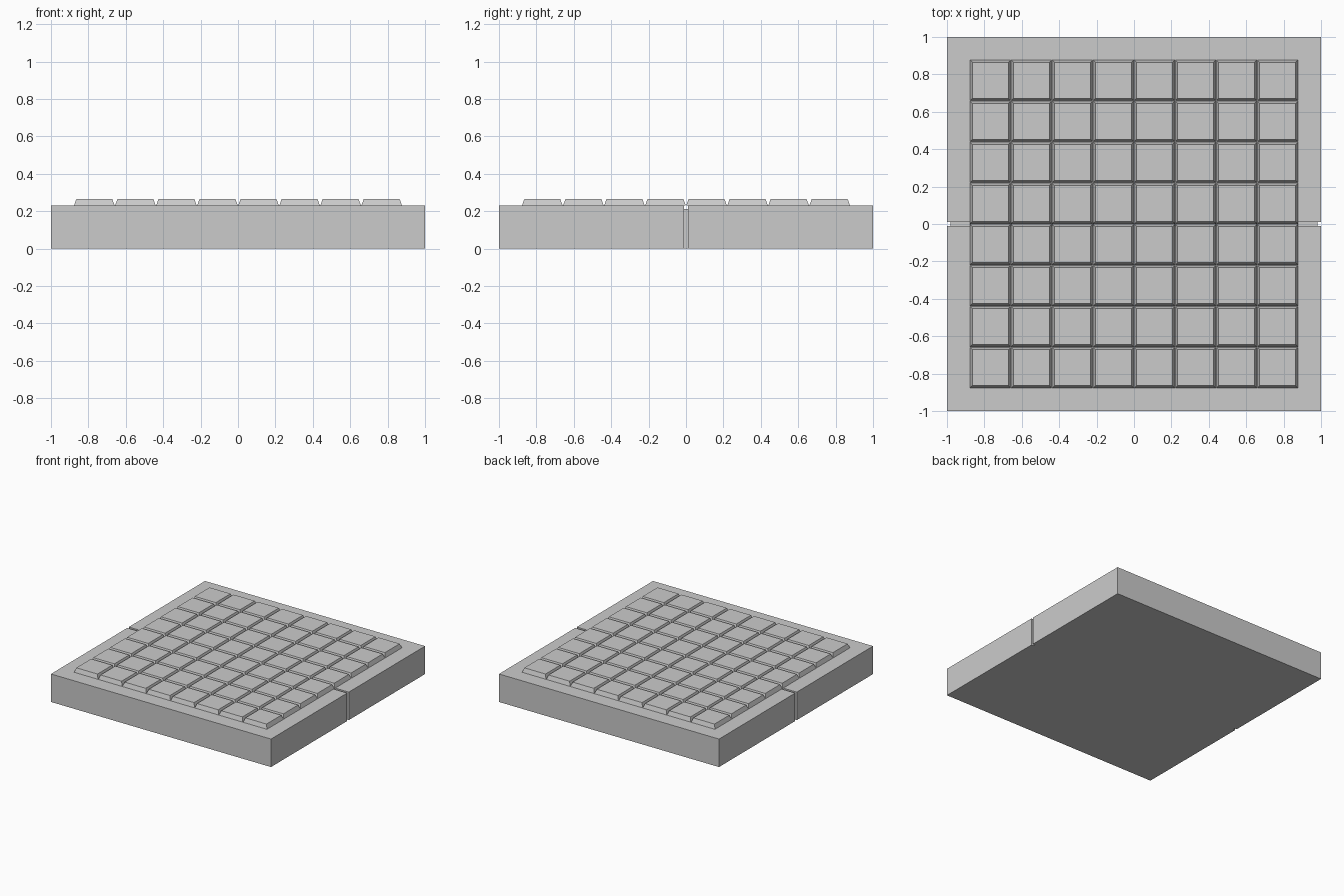
import bpy, bmesh
from mathutils import Vector

if "Cube" in bpy.data.objects:
    bpy.data.objects.remove(bpy.data.objects["Cube"])

BASE_TOP, TILE_TOP = 0.23, 0.265
SEAM = 0.01          # half width of the fold seam
DEPTH = 0.018        # depth of the fold seam
PITCH, BASE_W, TOP_W = 0.2195, 0.217, 0.192


def box(name, lo, hi):
    """Axis-aligned box between two corners."""
    lo, hi = Vector(lo), Vector(hi)
    bm = bmesh.new()
    bmesh.ops.create_cube(bm, size=1)
    for v in bm.verts:
        v.co = (lo + hi) / 2 + v.co * (hi - lo)
    mesh = bpy.data.meshes.new(name)
    bm.to_mesh(mesh)
    bm.free()
    obj = bpy.data.objects.new(name, mesh)
    bpy.context.collection.objects.link(obj)
    return obj


# Board slab with a fold seam cut around its top and two sides
board = box("board_base", (-1, -1, 0), (1, 1, BASE_TOP))
cutters = [
    box("seam_cutter_top", (-1.1, -SEAM, BASE_TOP - DEPTH), (1.1, SEAM, 0.3)),
    box("seam_cutter_left", (-1.1, -SEAM, -0.1), (-1 + DEPTH, SEAM, 0.3)),
    box("seam_cutter_right", (1 - DEPTH, -SEAM, -0.1), (1.1, SEAM, 0.3)),
]
for cutter in cutters:
    mod = board.modifiers.new(cutter.name, 'BOOLEAN')
    mod.operation = 'DIFFERENCE'
    mod.solver = 'EXACT'
    mod.object = cutter
    cutter.hide_render = True
    cutter.hide_viewport = True
    cutter.display_type = 'WIRE'

# One tapered square tile, shared by the 8 x 8 grid
tile_mesh = box("tile", (-BASE_W / 2, -BASE_W / 2, BASE_TOP),
                (BASE_W / 2, BASE_W / 2, TILE_TOP))
mesh = tile_mesh.data
for v in mesh.vertices:
    if v.co.z > (BASE_TOP + TILE_TOP) / 2:
        v.co.x *= TOP_W / BASE_W
        v.co.y *= TOP_W / BASE_W
bpy.data.objects.remove(tile_mesh)

# Grid of tiles
for row in range(8):
    for col in range(8):
        tile = bpy.data.objects.new(f"tile_{row + 1}_{col + 1}", mesh)
        tile.location = ((col - 3.5) * PITCH, (row - 3.5) * PITCH, 0)
        bpy.context.collection.objects.link(tile)
